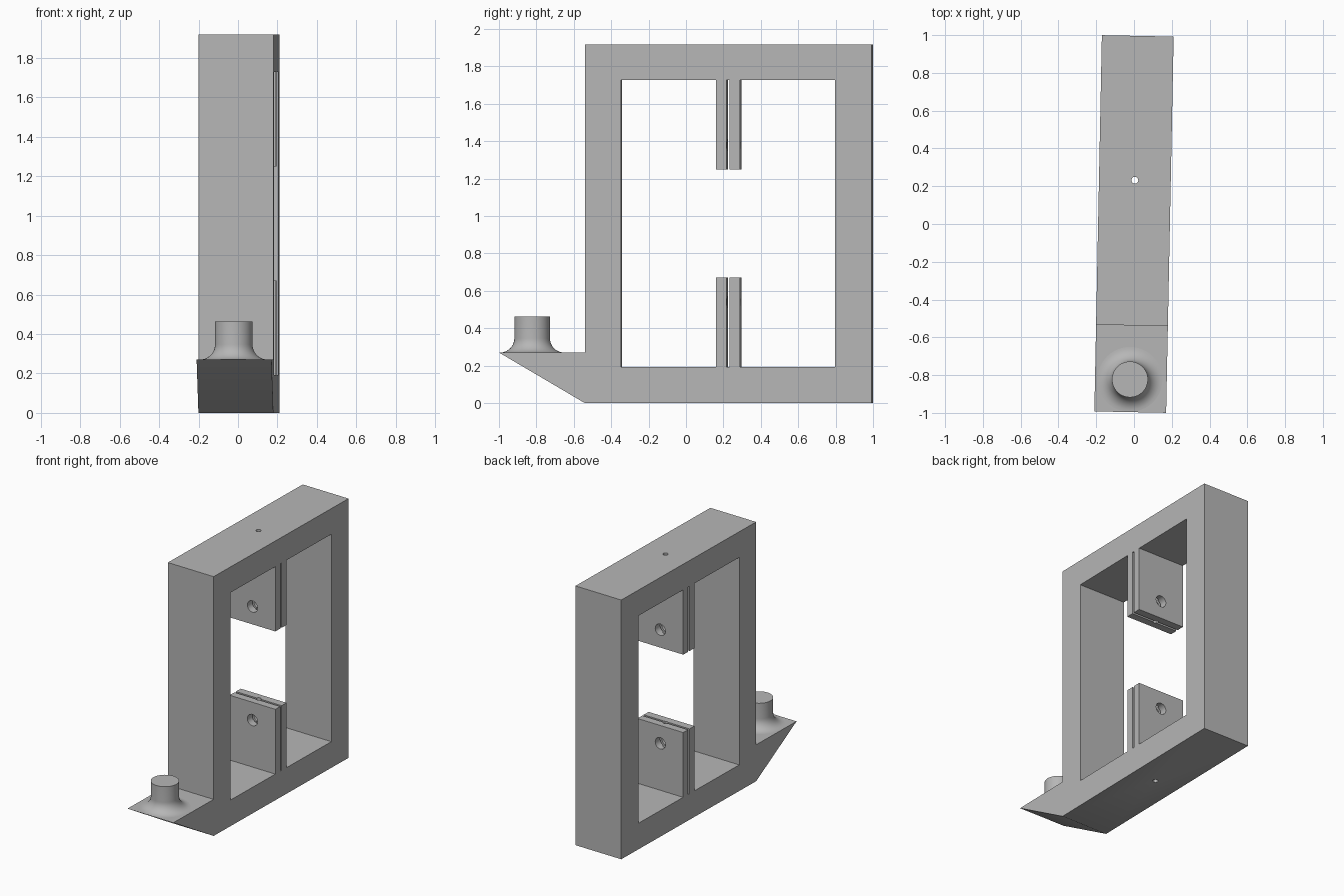
import bpy, bmesh, math
from mathutils import Matrix

cube = bpy.data.objects.get("Cube")
if cube:
    bpy.data.objects.remove(cube, do_unlink=True)

YAW = -0.02              # the whole part is turned slightly
HALF = 0.19              # half width
MID_Y, MID_Z = 0.228, 0.96

grey = bpy.data.materials.new("plain_grey")
grey.use_nodes = True
colour = (0.47, 0.47, 0.47, 1)
grey.diffuse_color = colour
grey.node_tree.nodes["Principled BSDF"].inputs["Base Color"].default_value = colour


def finish(name, bm):
    bmesh.ops.recalc_face_normals(bm, faces=bm.faces)
    mesh = bpy.data.meshes.new(name)
    bm.to_mesh(mesh)
    bm.free()
    mesh.materials.append(grey)
    obj = bpy.data.objects.new(name, mesh)
    obj.rotation_euler.z = YAW
    bpy.context.collection.objects.link(obj)
    return obj


def prism(name, outline, half):
    """Extrude a (y, z) outline along x."""
    bm = bmesh.new()
    face = bm.faces.new([bm.verts.new((-half, y, z)) for y, z in outline])
    new = bmesh.ops.extrude_face_region(bm, geom=[face])["geom"]
    verts = [v for v in new if isinstance(v, bmesh.types.BMVert)]
    bmesh.ops.translate(bm, verts=verts, vec=(2 * half, 0, 0))
    return finish(name, bm)


def rod(name, radius, depth, place):
    bm = bmesh.new()
    bmesh.ops.create_cone(bm, cap_ends=True, segments=32, radius1=radius,
                          radius2=radius, depth=depth, matrix=place)
    return finish(name, bm)


def smooth(obj):
    bpy.ops.object.select_all(action='DESELECT')
    obj.select_set(True)
    bpy.context.view_layer.objects.active = obj
    bpy.ops.object.shade_smooth_by_angle(angle=math.radians(35))


# Frame block with the wedge shelf at the front
frame = prism("frame", [(-0.996, 0.27), (-0.537, 0.0), (0.996, 0.0),
                        (0.996, 1.917), (-0.537, 1.917), (-0.537, 0.27)], HALF)

# Window opening: leaves two split jaws, mirrored in y and z
quarter = [(0.008, 0.767), (0.008, 0.288), (0.064, 0.288), (0.064, 0.767), (0.573, 0.767)]
right = quarter + [(y, -z) for y, z in reversed(quarter)]
outline = right + [(-y, z) for y, z in reversed(right)]
# The slot halves meet in the open middle, so one loop covers the opening
cutters = [prism("window_cutter", [(MID_Y + y, MID_Z + z) for y, z in outline], 0.4)]

# Fine vertical bore, and a cross hole through each jaw
cutters.append(rod("bore_cutter", 0.018, 3, Matrix.Translation((0, MID_Y + 0.004, 1))))
for side in (-1, 1):
    place = Matrix.Translation((0, MID_Y, MID_Z + side * 0.42)) @ Matrix.Rotation(math.pi / 2, 4, 'X')
    cutters.append(rod("cross_hole_cutter", 0.042, 0.4, place))

bpy.context.view_layer.objects.active = frame
for cutter in cutters:
    cutter.hide_render = True
    mod = frame.modifiers.new("cut", 'BOOLEAN')
    mod.operation, mod.solver, mod.object = 'DIFFERENCE', 'EXACT', cutter
    bpy.ops.object.modifier_apply(modifier=mod.name)
    bpy.data.objects.remove(cutter, do_unlink=True)
smooth(frame)

# Peg with a concave fillet at its foot, turned about its own axis
PEG_R, FILLET, SHELF = 0.095, 0.077, 0.27
profile = [(0, 0.462), (PEG_R, 0.462)]
for i in range(11):
    a = math.pi / 2 * i / 10
    profile.append((PEG_R + FILLET * (1 - math.cos(a)), SHELF + FILLET * (1 - math.sin(a))))
profile.append((0, SHELF))
bm = bmesh.new()
verts = [bm.verts.new((r, 0, z)) for r, z in profile]
edges = [bm.edges.new(pair) for pair in zip(verts, verts[1:])]
bmesh.ops.spin(bm, geom=verts + edges, cent=(0, 0, 0), axis=(0, 0, 1),
               angle=2 * math.pi, steps=48, use_duplicate=False)
bmesh.ops.remove_doubles(bm, verts=bm.verts, dist=0.0005)
bmesh.ops.translate(bm, verts=bm.verts, vec=(-0.005, -0.823, 0))
smooth(finish("peg", bm))
